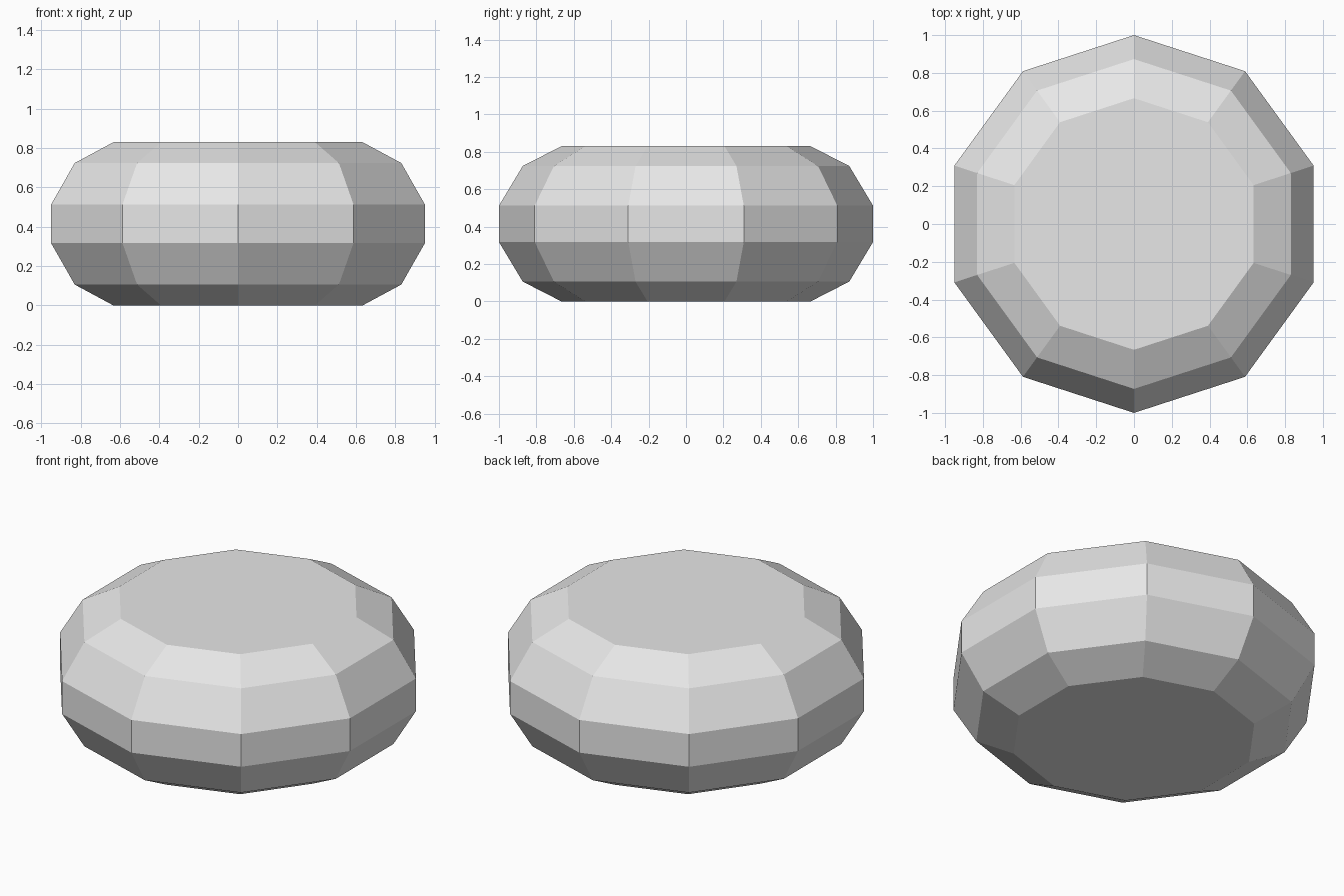
import bpy
import bmesh
from math import cos, sin, pi

cube = bpy.data.objects.get("Cube")
if cube:
    bpy.data.objects.remove(cube, do_unlink=True)

# Plain light grey material
grey = bpy.data.materials.new("light_grey")
grey.use_nodes = True
colour = (0.8, 0.8, 0.8, 1.0)
grey.diffuse_color = colour
grey.node_tree.nodes["Principled BSDF"].inputs["Base Color"].default_value = colour

# Rounded side profile as (radius, height), swept round ten sides
SIDES = 10
HEIGHT = 0.83
lower = [(0.666, 0.0), (0.873, 0.106), (1.0, 0.318)]
profile = lower + [(r, HEIGHT - z) for r, z in reversed(lower)]

bm = bmesh.new()
rings = []
for radius, z in profile:
    angles = [pi / 2 + 2 * pi * i / SIDES for i in range(SIDES)]
    rings.append([bm.verts.new((radius * cos(a), radius * sin(a), z)) for a in angles])

# Side bands
for low, high in zip(rings, rings[1:]):
    for i in range(SIDES):
        j = (i + 1) % SIDES
        bm.faces.new((low[i], low[j], high[j], high[i]))

# Flat bottom and top
bm.faces.new(list(reversed(rings[0])))
bm.faces.new(rings[-1])

mesh = bpy.data.meshes.new("faceted_pebble")
bm.to_mesh(mesh)
bm.free()
mesh.materials.append(grey)
pebble = bpy.data.objects.new("faceted_pebble", mesh)
bpy.context.collection.objects.link(pebble)
